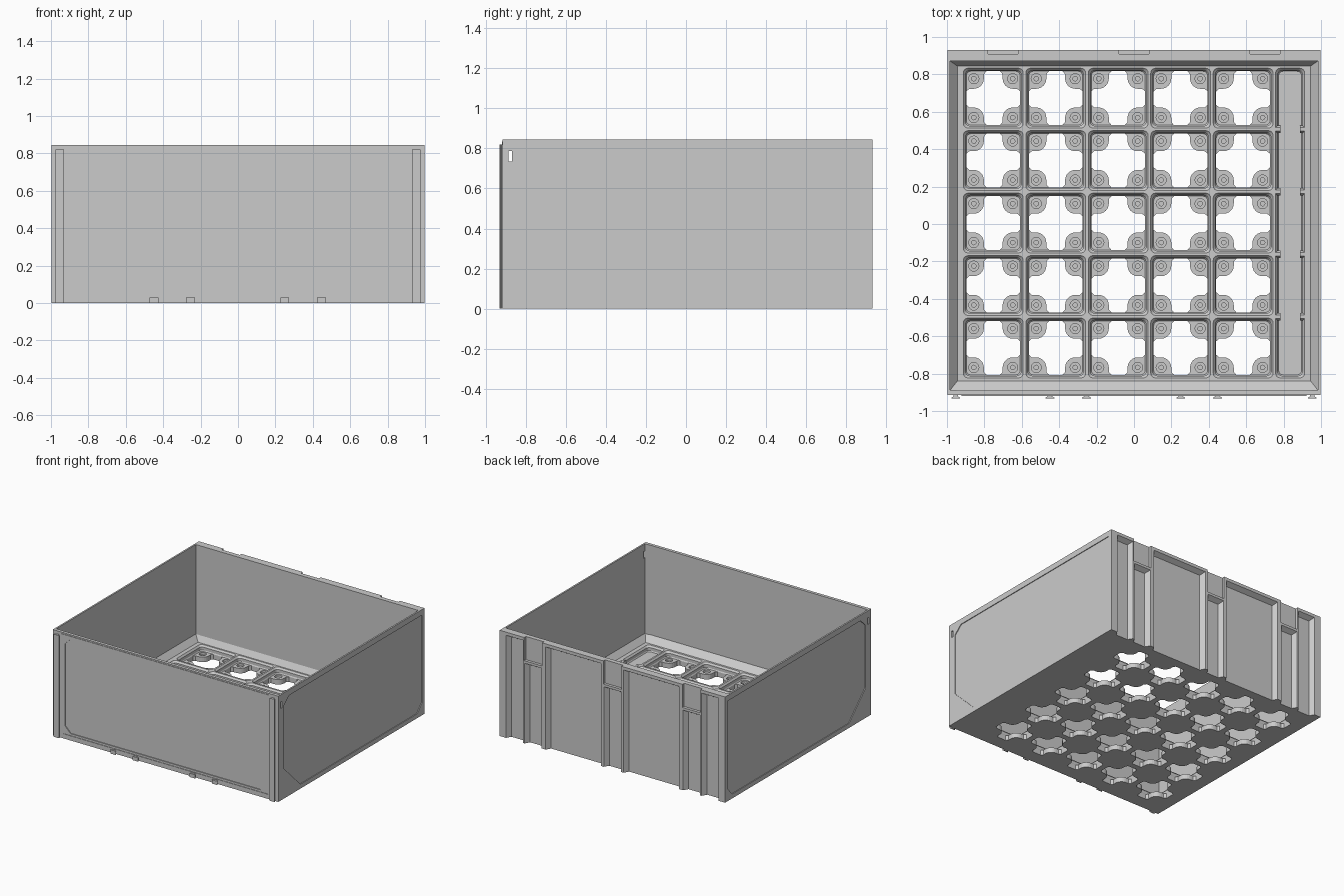
import bpy, bmesh, math

if "Cube" in bpy.data.objects:
    bpy.data.objects.remove(bpy.data.objects["Cube"])

def loft(bm, loops):
    """Closed solid through a stack of equal-length 3D loops."""
    rings = [[bm.verts.new(p) for p in lp] for lp in loops]
    n = len(rings[0])
    for a, b in zip(rings, rings[1:]):
        for i in range(n):
            j = (i + 1) % n
            bm.faces.new((a[i], a[j], b[j], b[i]))
    bm.faces.new(rings[0][::-1])
    bm.faces.new(rings[-1])

def rect(x0, x1, y0, y1, z, r=0.0, seg=4):
    if r == 0:
        return [(x0, y0, z), (x1, y0, z), (x1, y1, z), (x0, y1, z)]
    out = []
    for cx, cy, a0 in ((x1-r, y0+r, -90), (x1-r, y1-r, 0), (x0+r, y1-r, 90), (x0+r, y0+r, 180)):
        for k in range(seg + 1):
            a = math.radians(a0 + 90 * k / seg)
            out.append((cx + r * math.cos(a), cy + r * math.sin(a), z))
    return out

def box(bm, x0, x1, y0, y1, z0, z1):
    loft(bm, [rect(x0, x1, y0, y1, z0), rect(x0, x1, y0, y1, z1)])

def finish(bm, name):
    bmesh.ops.recalc_face_normals(bm, faces=bm.faces[:])
    me = bpy.data.meshes.new(name)
    bm.to_mesh(me)
    bm.free()
    ob = bpy.data.objects.new(name, me)
    bpy.context.collection.objects.link(ob)
    return ob

def cut(target, bm):
    cutter = finish(bm, "cutter")
    cutter.hide_render = True
    m = target.modifiers.new("cut", 'BOOLEAN')
    m.operation, m.solver, m.object = 'DIFFERENCE', 'EXACT', cutter
    bpy.context.view_layer.objects.active = target
    bpy.ops.object.modifier_apply(modifier=m.name)
    bpy.data.objects.remove(cutter)

TOP, RIB, PAD = 0.845, 0.085, 0.04
FRONT, BACK = -0.915, 0.93
P = 0.334
CX = [-0.7525 + P * i for i in range(5)]
CY = [0.005 + P * j for j in range(-2, 3)]

# Bin body: block hollowed by a cavity with sloped lower edges
bm = bmesh.new()
box(bm, -0.997, 0.997, FRONT, BACK, 0, TOP)
body = finish(bm, "bin_body")
bm = bmesh.new()
loft(bm, [rect(-0.945, 0.945, -0.84, 0.845, RIB), rect(-0.984, 0.984, -0.89, 0.872, RIB + 0.045),
          rect(-0.984, 0.984, -0.89, 0.872, 1)])
cut(body, bm)

# Grid pockets in the floor, and the long side tray
def pocket(bm, x0, x1, y0, y1):
    steps = ((0.0, RIB + 0.01), (0.0, RIB), (0.011, RIB - 0.014), (0.011, PAD + 0.008), (0.016, PAD))
    loft(bm, [rect(x0+i, x1-i, y0+i, y1-i, z, 0.025) for i, z in steps])

bm = bmesh.new()
for x in CX:
    for y in CY:
        pocket(bm, x - 0.16, x + 0.16, y - 0.16, y + 0.16)
pocket(bm, 0.757, 0.912, CY[0] - 0.16, CY[-1] + 0.16)
cut(body, bm)

# Cross-shaped openings and corner magnet holes
quad = [(0.144, 0.036), (0.128, 0.05)]
for k in range(7):
    a = math.radians(270 - 15 * k)
    quad.append((0.105 + 0.055 * math.cos(a), 0.105 + 0.055 * math.sin(a)))
quad += [(0.05, 0.128), (0.036, 0.144)]
cross = []
for q in range(4):
    c, s = round(math.cos(q * math.pi / 2)), round(math.sin(q * math.pi / 2))
    cross += [(x * c - y * s, x * s + y * c) for x, y in quad]

def circle(x, y, r, z, n=20):
    return [(x + r * math.cos(2*math.pi*k/n), y + r * math.sin(2*math.pi*k/n), z) for k in range(n)]

bm = bmesh.new()
for x in CX:
    for y in CY:
        loft(bm, [[(x + u, y + v, z) for u, v in cross] for z in (-0.05, PAD + 0.015)])
        for sx in (-0.104, 0.104):
            for sy in (-0.104, 0.104):
                loft(bm, [circle(x + sx, y + sy, r, z) for r, z in
                          ((0.012, 0.012), (0.012, 0.022), (0.027, 0.022), (0.027, PAD + 0.02))])
cut(body, bm)

# Back wall: sloped recesses open at the bottom
def recess(bm, x0, x1, top, depth=0.038, slope=0.022):
    def ring(y, i):
        return [(x0+i, y, -0.05), (x1-i, y, -0.05), (x1-i, y, top-i), (x0+i, y, top-i)]
    loft(bm, [ring(BACK + 0.01, 0), ring(BACK, 0), ring(BACK - depth, slope)])

bm = bmesh.new()
for s in (-1, 1):
    for a, b, top in ((0.79, 0.94, 0.82), (0.10, 0.59, 0.82)):
        recess(bm, min(s*a, s*b), max(s*a, s*b), top)
for x in (-0.7, 0, 0.7):
    recess(bm, x - 0.075, x + 0.075, 0.64)
    # latch notches above the grooves
    box(bm, x - 0.08, x + 0.08, BACK - 0.022, 1, 0.66, 0.9)
cut(body, bm)

# Shallow panels on the sides and front, plus side wall slots
side = [(-0.845, 0.24), (-0.635, 0.035), (0.84, 0.035), (0.9, 0.1),
        (0.9, 0.8), (-0.78, 0.8), (-0.845, 0.74)]
bm = bmesh.new()
for s in (-1, 1):
    loft(bm, [[(s * x, y, z) for y, z in side] for x in (1.02, 0.991)])
    box(bm, min(s*0.95, s*1.05), max(s*0.95, s*1.05), -0.886, -0.868, 0.735, 0.788)
c = 0.05
front = [(-0.89+c, 0.055), (0.89-c, 0.055), (0.89, 0.055+c), (0.89, 0.81-c),
         (0.89-c, 0.81), (-0.89+c, 0.81), (-0.89, 0.81-c), (-0.89, 0.055+c)]
loft(bm, [[(x, y, z) for x, z in front] for y in (-0.95, FRONT + 0.007)])
cut(body, bm)

# Small raised border around the front panel
bm = bmesh.new()
for s in (-1, 1):
    box(bm, s*0.915 - 0.006, s*0.915 + 0.006, FRONT - 0.004, FRONT + 0.01, 0.035, 0.83)
for z in (0.035, 0.83):
    box(bm, -0.92, 0.92, FRONT - 0.004, FRONT + 0.01, z - 0.004, z + 0.004)
finish(bm, "front_border")

# Dovetail rails and tabs on the front
def dovetail(bm, x, w, top):
    prof = [(-0.5*w, FRONT + 0.01), (0.5*w, FRONT + 0.01), (0.5*w, FRONT - 0.006),
            (w, FRONT - 0.014), (w, -0.932), (-w, -0.932), (-w, FRONT - 0.014), (-0.5*w, FRONT - 0.006)]
    loft(bm, [[(x + u, v, z) for u, v in prof] for z in (0, top)])

bm = bmesh.new()
for s in (-1, 1):
    dovetail(bm, s * 0.953, 0.024, 0.82)
finish(bm, "front_rails")
bm = bmesh.new()
for x in (-0.45, -0.255, 0.25, 0.447):
    dovetail(bm, x, 0.024, 0.03)
finish(bm, "front_tabs")

# Rib stubs in the side tray
bm = bmesh.new()
for a, b in zip(CY, CY[1:]):
    y = (a + b) / 2
    for x0, x1 in ((0.745, 0.782), (0.888, 0.925)):
        loft(bm, [rect(x0, x1, y - 0.02, y + 0.02, PAD - 0.01), rect(x0, x1, y - 0.02, y + 0.02, RIB - 0.014),
                  rect(x0, x1, y - 0.01, y + 0.01, RIB)])
finish(bm, "tray_rib_stubs")

# Front corner posts inside the top
bm = bmesh.new()
for s in (-1, 1):
    box(bm, s*0.97 - 0.02, s*0.97 + 0.02, -0.9, -0.888, 0.1, TOP)
finish(bm, "corner_posts")
